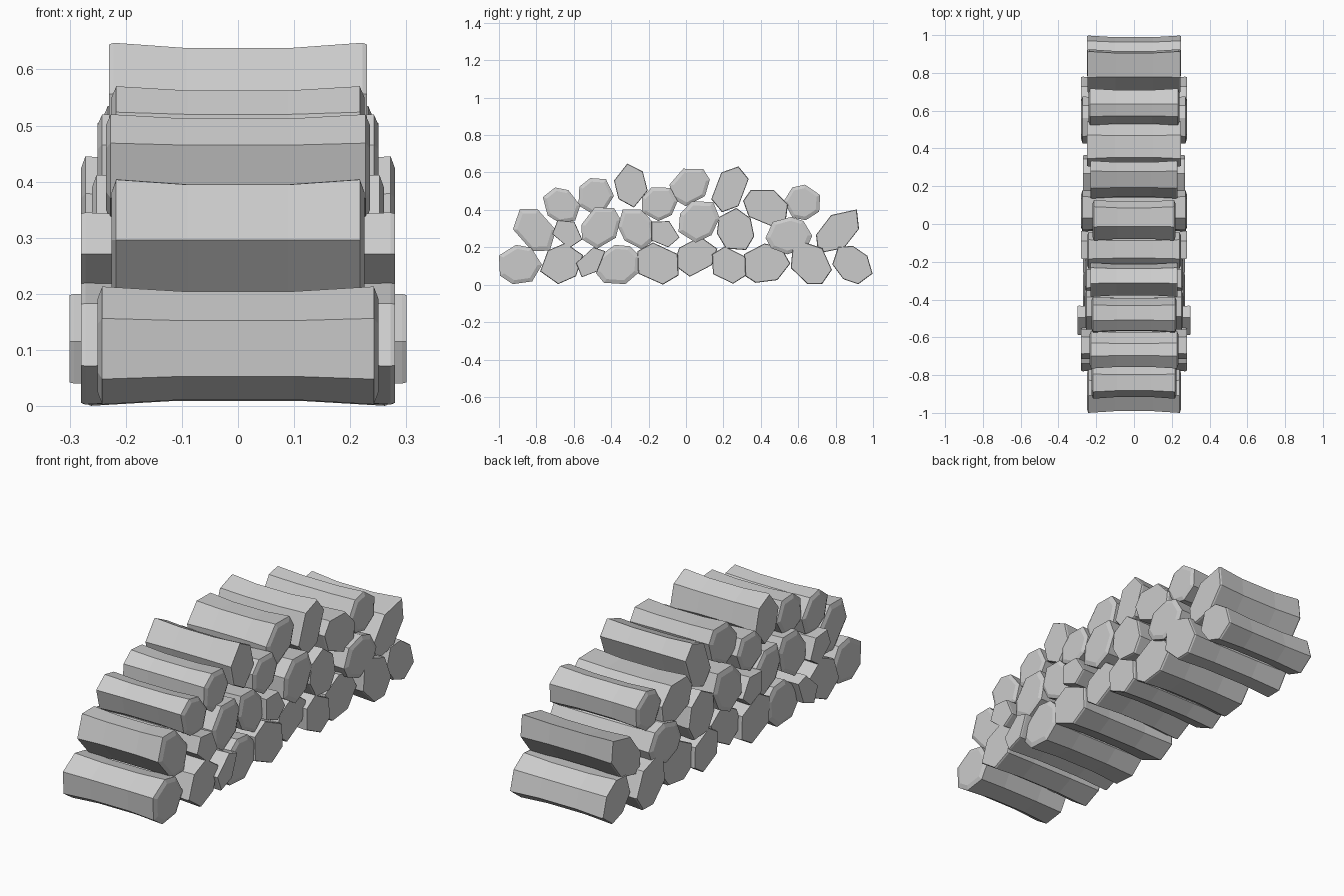
import bpy
import bmesh
from math import cos, sin, radians

default_cube = bpy.data.objects.get("Cube")
if default_cube:
    bpy.data.objects.remove(default_cube, do_unlink=True)

# One plain grey for all the timber
grey = bpy.data.materials.new("timber_grey")
grey.use_nodes = True
grey_colour = (0.6, 0.6, 0.6, 1.0)
grey.diffuse_color = grey_colour
grey.node_tree.nodes["Principled BSDF"].inputs["Base Color"].default_value = grey_colour

# Cap size at the two kinds of log end
RIMMED, PLAIN = 0.8, 0.97


def outline(sides, turn, lean, width, depth):
    """Leaning polygon, stretched to fill the given width and height."""
    points = []
    for i in range(sides):
        # Uneven corner spacing gives a hewn look
        angle = radians(turn + 360 * i / sides + 7 * sin(i * 2 + turn))
        points.append((cos(angle) + lean * sin(angle), sin(angle)))
    low = [min(p[axis] for p in points) for axis in (0, 1)]
    high = [max(p[axis] for p in points) for axis in (0, 1)]
    return [((u - (low[0] + high[0]) / 2) / (high[0] - low[0]) * width,
             (v - (low[1] + high[1]) / 2) / (high[1] - low[1]) * depth)
            for u, v in points]


def make_log(name, y, z, width, depth, sides, turn, lean, half, cap):
    """Loft a waisted log along x, with a rimmed or plain cap at each end."""
    profile = outline(sides, turn, lean, width, depth)
    stations = [(-half, cap), (-half + 0.008, 1.0), (-half * 0.4, 0.92),
                (half * 0.4, 0.92), (half - 0.008, 1.0), (half, cap)]
    bm = bmesh.new()
    rings = [[bm.verts.new((x, y + u * size, z + v * size)) for u, v in profile]
             for x, size in stations]
    for ring, following in zip(rings, rings[1:]):
        for i in range(sides):
            j = (i + 1) % sides
            bm.faces.new((ring[i], ring[j], following[j], following[i]))
    bm.faces.new(rings[0])
    bm.faces.new(rings[-1])
    bmesh.ops.recalc_face_normals(bm, faces=bm.faces)
    mesh = bpy.data.meshes.new(name)
    bm.to_mesh(mesh)
    bm.free()
    mesh.materials.append(grey)
    log = bpy.data.objects.new(name, mesh)
    bpy.context.collection.objects.link(log)


# Each log: y, z, width, height, sides, turn, lean, half length, cap
bottom_logs = [
    (-.885, .108, .23, .21, 7, 0, 0, .25, RIMMED),
    (-.665, .113, .23, .22, 6, 25, .2, .28, PLAIN),
    (-.51, .12, .155, .16, 5, 40, .5, .3, PLAIN),
    (-.365, .108, .235, .21, 8, 20, .1, .27, RIMMED),
    (-.15, .113, .22, .225, 6, 90, -.1, .27, PLAIN),
    (.05, .15, .235, .215, 6, 30, .3, .25, PLAIN),
    (.23, .105, .18, .2, 6, 90, -.1, .27, PLAIN),
    (.43, .115, .255, .21, 7, 0, .1, .25, PLAIN),
    (.67, .115, .22, .225, 7, 90, -.2, .28, PLAIN),
    (.89, .105, .215, .205, 7, 20, -.3, .25, PLAIN),
]
middle_logs = [
    (-.81, .292, .23, .225, 6, 0, -.3, .225, RIMMED),
    (-.635, .27, .16, .15, 5, 45, -.2, .28, PLAIN),
    (-.455, .302, .21, .22, 7, 15, .2, .26, RIMMED),
    (-.265, .295, .2, .215, 7, 15, -.3, .26, RIMMED),
    (-.11, .27, .15, .14, 5, 60, -.2, .28, PLAIN),
    (.07, .335, .22, .22, 7, 10, .2, .28, RIMMED),
    (.265, .298, .2, .225, 7, 35, -.1, .27, PLAIN),
    (.55, .262, .25, .2, 8, 0, 0, .28, RIMMED),
    (.81, .285, .23, .235, 6, 10, .6, .245, PLAIN),
]
top_logs = [
    (-.665, .425, .2, .19, 7, 0, -.2, .235, RIMMED),
    (-.48, .475, .19, .19, 7, 5, .1, .225, RIMMED),
    (-.295, .53, .18, .235, 6, 100, -.1, .23, PLAIN),
    (-.14, .43, .19, .18, 7, 10, .1, .25, RIMMED),
    (.02, .52, .215, .2, 7, 15, .2, .22, RIMMED),
    (.235, .51, .2, .245, 6, 20, .3, .23, PLAIN),
    (.425, .41, .24, .195, 7, 10, -.2, .25, PLAIN),
    (.62, .44, .195, .19, 7, 25, 0, .24, RIMMED),
]

for row, logs in (("bottom", bottom_logs), ("middle", middle_logs), ("top", top_logs)):
    for number, log in enumerate(logs, start=1):
        make_log(f"{row}_log_{number}", *log)
